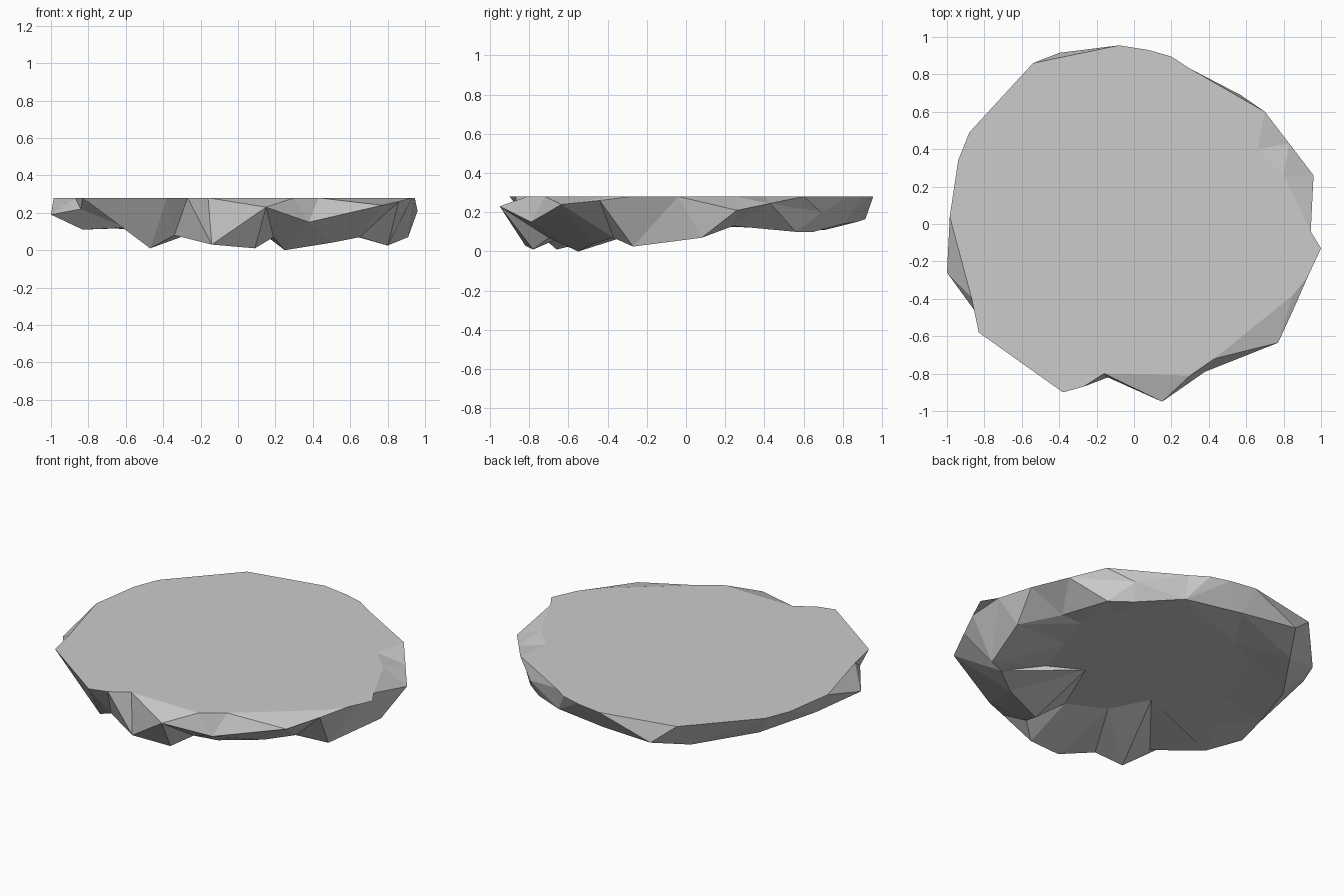
import bpy, bmesh, math
from mathutils import Vector
from mathutils.geometry import delaunay_2d_cdt

if "Cube" in bpy.data.objects:
    bpy.data.objects.remove(bpy.data.objects["Cube"])

TOP_Z, BASE_Z = 0.28, 0.13

# Flat top outline
top = [(.945, -.04), (.80, .26), (.66, .40), (.70, .60), (.30, .83),
       (.20, .895), (.08, .93), (-.08, .955), (-.54, .86), (-.88, .49), (-.94, .34),
       (-.985, .04), (-.87, -.39), (-.83, -.58), (-.38, -.90), (-.27, -.87),
       (-.16, -.80), (.30, -.81), (.43, -.72), (.85, -.38), (.93, -.28)]

# Chipped corners that stick out below the top
chips = [(.96, .26, .21), (.83, .43, .245), (.57, .69, .20), (-.40, .915, .165),
         (-1, -.26, .19), (-.84, -.48, .22), (.15, -.95, .23), (.38, -.79, .15),
         (.77, -.635, .24), (.86, -.44, .26)]

# Jagged lower rim
rim = [(.91, .08, .07), (.72, .24, .13), (.66, .56, .10), (.54, .65, .10),
       (.30, .80, .14), (-.05, .87, .15), (-.53, .71, .11), (-.76, .38, .12),
       (-.89, .02, .14), (-.83, -.37, .11), (-.60, -.58, .12), (-.47, -.66, .01),
       (-.34, -.74, .08), (-.14, -.82, .03), (.09, -.78, .01), (.19, -.70, .07),
       (.25, -.55, .0), (.50, -.47, .04), (.65, -.37, .07), (.80, -.27, .025)]

# Flat underside outline
base = [(.50, .0), (.58, .24), (.50, .45), (.01, .69), (-.21, .62), (-.39, .52),
        (-.53, .13), (-.72, -.12), (-.58, -.30), (-.26, -.16), (-.14, -.39),
        (.08, -.50), (.23, -.14), (.43, -.25)]

rows = [(0.0, [(x, y, TOP_Z) for x, y in top]),
        (0.25, chips),
        (0.5, rim),
        (0.9, [(x, y, BASE_Z) for x, y in base])]

bm = bmesh.new()
flat, rings = [], []      # unrolled (angle, row) points and matching vertices
for v, pts in rows:
    ring = []
    for p in pts:
        vert = bm.verts.new(p)
        ring.append(vert)
        a = math.atan2(p[1], p[0])
        for turn in (-1, 0, 1):
            flat.append((Vector((a + turn * math.tau, v)), vert))
    rings.append(ring)

# Faceted side: triangulate the unrolled strip and wrap one full turn
out = delaunay_2d_cdt([f[0] for f in flat], [], [], 0, 1e-6)
coords, tris, origin = out[0], out[2], out[3]
for tri in tris:
    mid = sum(coords[i].x for i in tri) / 3
    if -math.pi <= mid < math.pi:
        vs = [flat[origin[i][0]][1] for i in tri]
        if len(set(vs)) == 3 and not bm.faces.get(vs):
            bm.faces.new(vs)

# Top and underside caps
bm.faces.new(rings[0])
bm.faces.new(rings[3])
bmesh.ops.recalc_face_normals(bm, faces=bm.faces)

# Thin overhanging flap of the top on the right edge
flap = [(.93, -.28), (1, -.13), (.945, -.04)]
bm.faces.new([bm.verts.new((x, y, TOP_Z)) for x, y in flap])

mesh = bpy.data.meshes.new("rock_slab")
bm.to_mesh(mesh)
bm.free()
slab = bpy.data.objects.new("rock_slab", mesh)
bpy.context.collection.objects.link(slab)
